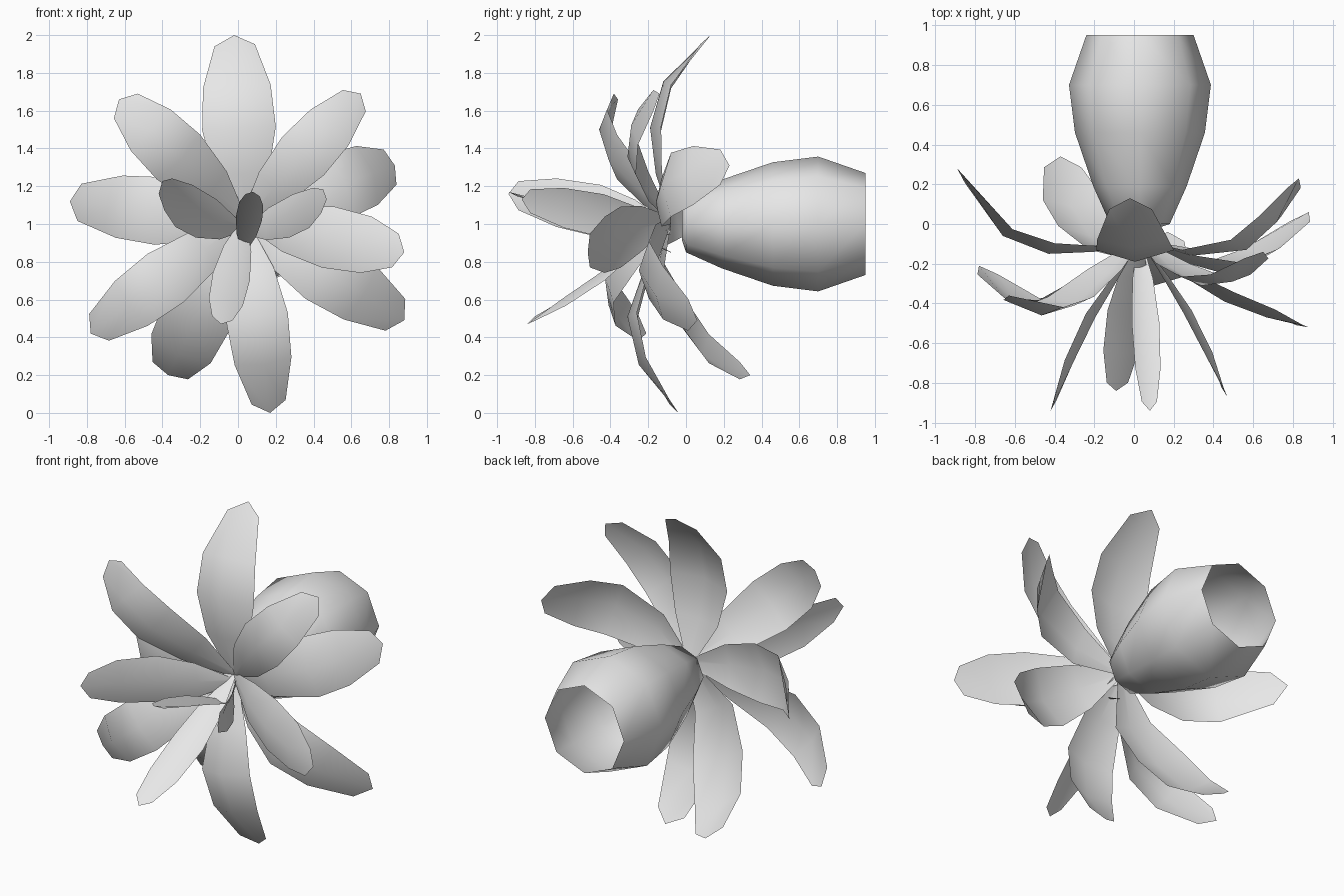
import bpy
import bmesh
from math import atan2, cos, sin, tau
from mathutils import Vector

cube = bpy.data.objects.get("Cube")
if cube:
    bpy.data.objects.remove(cube)

grey = bpy.data.materials.new("pale_grey")
grey.use_nodes = True
grey.diffuse_color = (0.8, 0.8, 0.8, 1)
grey.node_tree.nodes["Principled BSDF"].inputs["Base Color"].default_value = (0.8, 0.8, 0.8, 1)

BASE_X, BASE_Y, BASE_Z = 0.03, -0.08, 1.02
ROW_WIDTHS = (0.12, 0.75, 1.0, 0.92, 0.55)
EVEN = (0.25, 0.5, 0.75)
CUP = 0.15


def finish(name, bm):
    """Turn a bmesh into a smooth grey object."""
    bmesh.ops.recalc_face_normals(bm, faces=bm.faces)
    for face in bm.faces:
        face.smooth = True
    mesh = bpy.data.meshes.new(name)
    bm.to_mesh(mesh)
    bm.free()
    mesh.materials.append(grey)
    obj = bpy.data.objects.new(name, mesh)
    bpy.context.collection.objects.link(obj)
    return obj


def skin(bm, rows, closed=False):
    """Bridge neighbouring rows of vertices with quads."""
    for a, b in zip(rows, rows[1:]):
        n = len(a)
        for i in range(n if closed else n - 1):
            j = (i + 1) % n
            bm.faces.new((a[i], a[j], b[j], b[i]))


def petal(name, tip_x, tip_z, depths, width, base_z=BASE_Z, spacing=EVEN, twist=0):
    """A ridged blade, straight in front view, bending by the given depths."""
    base = Vector((BASE_X, BASE_Y, base_z))
    reach = Vector((tip_x - base.x, 0, tip_z - base.z))
    path = [base]
    for fraction, y in zip((*spacing, 1), depths):
        p = base + reach * fraction
        p.y = y
        path.append(p)
    angle = atan2(reach.x, -reach.z) + twist
    side = Vector((cos(angle), 0, sin(angle)))
    bm = bmesh.new()
    rows = []
    last = len(path) - 1
    for i, p in enumerate(path):
        tangent = (path[min(i + 1, last)] - path[max(i - 1, 0)]).normalized()
        back = side.cross(tangent).normalized()
        half = width * ROW_WIDTHS[i] / 2
        # edges fall back from the midrib, and the tip corners sit behind the tip
        edge = p + back * CUP * width * ROW_WIDTHS[i] ** 2
        if i == last:
            edge = p - (p - path[i - 1]) * 0.22
        rows.append([bm.verts.new(v) for v in (edge - side * half, p, edge + side * half)])
    skin(bm, rows)
    return finish(name, bm)


# Outer petals, clockwise from the top
petal("petal_top", -0.02, 2.0, (-0.16, -0.19, -0.12, 0.13), 0.39)
petal("petal_upper_left", 0.65, 1.69, (-0.22, -0.31, -0.29, -0.14), 0.3)
petal("petal_left_high", 0.83, 1.31, (-0.16, -0.13, 0.01, 0.23), 0.36, spacing=(0.32, 0.67, 0.86))
petal("petal_left_low", 0.88, 0.85, (-0.26, -0.39, -0.47, -0.52), 0.33)
petal("petal_lower_left", 0.88, 0.49, (-0.19, -0.25, -0.16, 0.06), 0.36)
petal("petal_bottom", 0.17, 0.0, (-0.22, -0.31, -0.25, -0.04), 0.33)
petal("petal_lower_back", -0.37, 0.2, (-0.16, -0.06, 0.09, 0.34), 0.38, spacing=(0.33, 0.63, 0.87))
petal("petal_lower_right", -0.78, 0.42, (-0.28, -0.43, -0.41, -0.21), 0.32)
petal("petal_right", -0.89, 1.12, (-0.14, -0.15, -0.06, 0.28), 0.36)
petal("petal_upper_right", -0.63, 1.66, (-0.25, -0.41, -0.46, -0.36), 0.33)

# Inner petals reaching forward
petal("inner_petal_right", -0.42, 1.16, (-0.28, -0.47, -0.7, -0.94), 0.28, base_z=0.98, twist=0.45)
petal("inner_petal_left", 0.47, 1.13, (-0.26, -0.45, -0.66, -0.87), 0.23, base_z=0.96, twist=-0.45)
petal("inner_petal_upper", 0.08, 1.17, (-0.28, -0.5, -0.73, -0.94), 0.14, base_z=0.85)
petal("inner_petal_lower", -0.09, 0.47, (-0.27, -0.45, -0.65, -0.84), 0.2)

# Eight-sided tube behind the petals, open at the rear
bm = bmesh.new()
rings = []
for y, r in ((-0.02, 0.09), (0, 0.15), (0.19, 0.235), (0.46, 0.327), (0.7, 0.357), (0.95, 0.27)):
    rings.append([bm.verts.new((0.03 + r * cos(tau * k / 8), y, 1 + r * sin(tau * k / 8)))
                  for k in range(8)])
skin(bm, rings, closed=True)
bm.faces.new(rings[0])
finish("flower_tube", bm)
